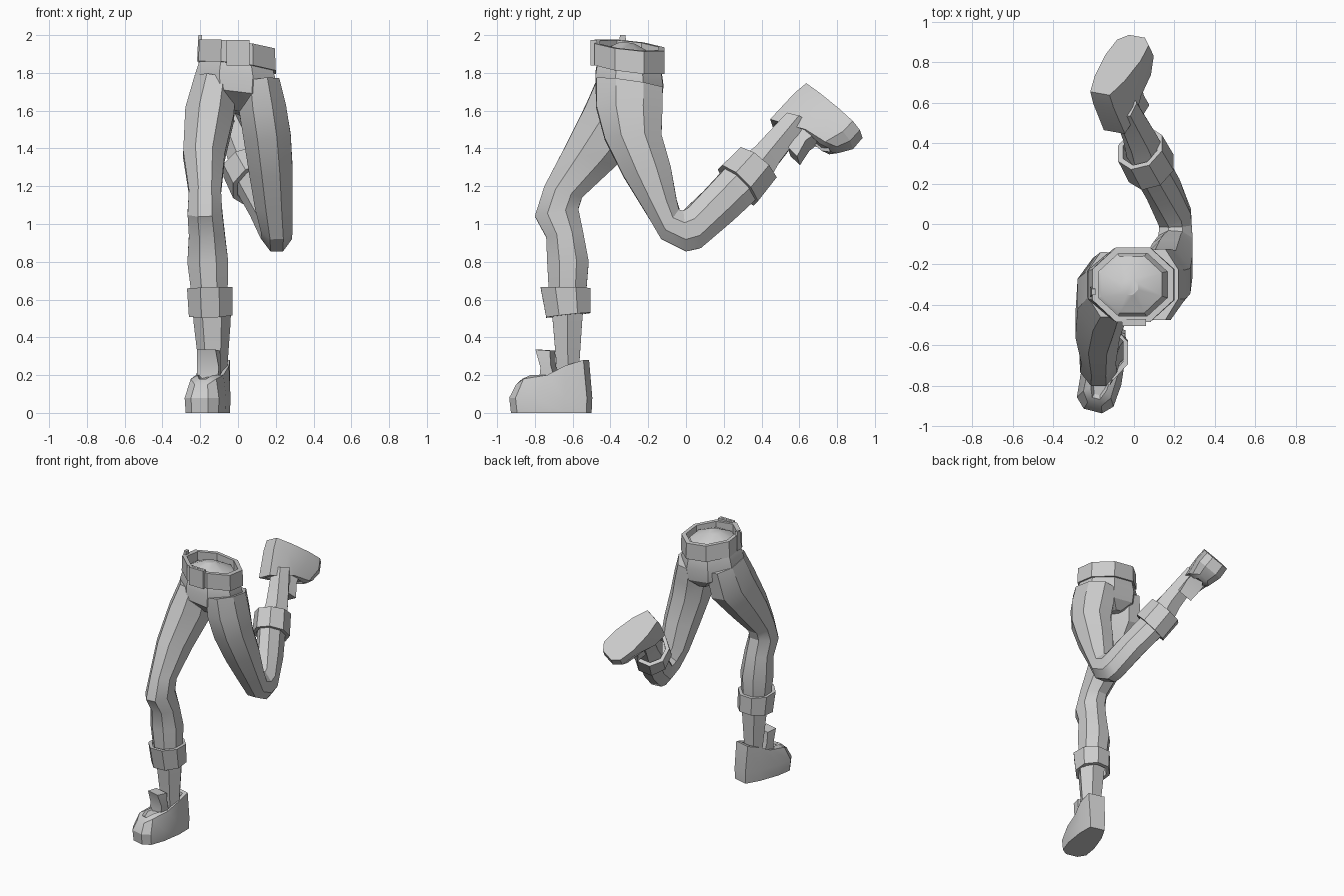
import bpy, bmesh, math
from mathutils import Vector, Matrix

if "Cube" in bpy.data.objects:
    bpy.data.objects.remove(bpy.data.objects["Cube"])

grey = bpy.data.materials.new("plain grey")
grey.diffuse_color = (0.6, 0.6, 0.6, 1)
grey.use_nodes = True
grey.node_tree.nodes["Principled BSDF"].inputs["Base Color"].default_value = grey.diffuse_color


def finish(name, rings, matrix=None, close=False):
    """Skin a list of equal-length point rings into one object."""
    bm = bmesh.new()
    vs = [[bm.verts.new(p) for p in r] for r in rings]
    n = len(vs[0])
    pairs = list(zip(vs, vs[1:])) + ([(vs[-1], vs[0])] if close else [])
    for a, b in pairs:
        for i in range(n):
            bm.faces.new((a[i], a[(i + 1) % n], b[(i + 1) % n], b[i]))
    if not close:
        bm.faces.new(vs[0])
        bm.faces.new(vs[-1])
    bmesh.ops.recalc_face_normals(bm, faces=bm.faces)
    me = bpy.data.meshes.new(name)
    bm.to_mesh(me)
    bm.free()
    if matrix:
        me.transform(matrix)
    me.shade_smooth()
    me.set_sharp_from_angle(angle=math.radians(28))
    me.materials.append(grey)
    ob = bpy.data.objects.new(name, me)
    bpy.context.collection.objects.link(ob)
    return ob


def limb(name, spec, n=8, tilt=0.0):
    """spec rows: front y, front z, back y, back z, centre x, half width."""
    mids = [Vector((r[4], (r[0] + r[2]) / 2, (r[1] + r[3]) / 2)) for r in spec]
    rings = []
    k = 1 / math.cos(math.pi / n)
    for i, r in enumerate(spec):
        a = Vector((0, r[0] - r[2], r[1] - r[3])) / 2
        t = mids[min(i + 1, len(mids) - 1)] - mids[max(i - 1, 0)]
        w = t.cross(a).normalized() * r[5]
        ring = []
        for j in range(n):
            q = 2 * math.pi * (j + 0.5) / n
            p = mids[i] + (a * math.cos(q) + w * math.sin(q)) * k
            p.z += tilt * p.x
            ring.append(p)
        rings.append(ring)
    return finish(name, rings)


def collar(name, lo, hi, thick, tilt=0.0, n=8):
    """Hollow band between two oval rings of limb rows."""
    rings = []
    k = 1 / math.cos(math.pi / n)
    c0, c1 = [Vector((r[4], (r[0] + r[2]) / 2, (r[1] + r[3]) / 2)) for r in (lo, hi)]
    for r, c, s in ((lo, c0, thick), (lo, c0, 0), (hi, c1, 0), (hi, c1, thick)):
        a = Vector((0, r[0] - r[2], r[1] - r[3])) / 2
        w = (c1 - c0).cross(a).normalized() * (r[5] - s)
        a = a * (1 - s / a.length)
        ring = []
        for j in range(n):
            q = 2 * math.pi * (j + 0.5) / n
            p = c + (a * math.cos(q) + w * math.sin(q)) * k
            p.z += tilt * p.x
            ring.append(p)
        rings.append(ring)
    return finish(name, rings, close=True)


# pelvis with a low domed top, belt and buckle
limb("pelvis", [(-.38, 1.60, -.18, 1.58, -.01, .05), (-.48, 1.70, -.13, 1.64, -.01, .2),
                (-.48, 1.79, -.12, 1.73, -.01, .215), (-.465, 1.88, -.135, 1.84, -.01, .185),
                (-.44, 1.92, -.16, 1.89, -.01, .15), (-.35, 1.96, -.27, 1.95, -.02, .04)], tilt=-.12)
collar("belt", (-.485, 1.85, -.115, 1.805, -.005, .205),
       (-.485, 1.965, -.115, 1.925, -.005, .2), .03, tilt=-.12)
collar("buckle", (-.505, 1.84, -.47, 1.84, 0, .06), (-.505, 1.975, -.47, 1.975, 0, .06), .016, n=4)
limb("buckle_plate", [(-.497, 1.845, -.47, 1.845, 0, .055), (-.497, 1.97, -.47, 1.97, 0, .055)], n=4)
limb("belt_loop", [(-.36, 1.86, -.31, 1.86, -.205, .012), (-.35, 2.0, -.32, 2.0, -.2, .01)], n=4)

# front standing leg
limb("front_trouser_leg", [
    (-.46, 1.79, -.14, 1.73, -.12, .11), (-.53, 1.63, -.17, 1.53, -.15, .13),
    (-.64, 1.41, -.37, 1.31, -.18, .11), (-.75, 1.20, -.55, 1.14, -.175, .085),
    (-.80, 1.04, -.57, 1.08, -.175, .092), (-.74, .93, -.545, .96, -.165, .095),
    (-.735, .80, -.515, .80, -.16, .108), (-.725, .62, -.53, .62, -.15, .095)])
collar("front_cuff", (-.74, .505, -.505, .53, -.145, .115), (-.77, .665, -.505, .66, -.15, .12), .025)
limb("front_ankle", [(-.72, .6, -.54, .6, -.14, .09), (-.705, .48, -.55, .48, -.137, .085),
                     (-.68, .18, -.57, .18, -.13, .06)], n=6)

# rear lifted leg, bent at the knee
limb("rear_trouser_leg", [
    (-.475, 1.77, -.125, 1.72, .11, .11), (-.475, 1.62, -.125, 1.6, .13, .125),
    (-.43, 1.45, -.13, 1.47, .155, .125), (-.33, 1.25, -.08, 1.3, .175, .115),
    (-.22, 1.07, -.05, 1.13, .19, .1), (-.13, .92, -.035, 1.075, .205, .085),
    (0, .855, -.015, 1.07, .205, .08), (.07, .87, .005, 1.085, .2, .085),
    (.24, 1.01, .10, 1.18, .145, .085), (.38, 1.14, .23, 1.32, .07, .085)])
collar("rear_cuff", (.37, 1.11, .18, 1.30, .085, .118), (.47, 1.235, .28, 1.395, .03, .115), .025)
limb("rear_ankle", [(.42, 1.2, .27, 1.33, .06, .085), (.49, 1.32, .36, 1.40, .03, .075),
                    (.65, 1.53, .53, 1.58, -.05, .058)], n=6)


# boots: half outlines (forward, side, up) mirrored into closed rings
def mirrored(half):
    return half + [(f, -s, u) for f, s, u in reversed(half)]


SOLE = [(-.11, .055), (0, .085), (.15, .1), (.26, .09), (.305, .045)]
BOOT = [mirrored([(f, s, 0) for f, s in SOLE]),
        mirrored([(f * 1.03, s * 1.04, .08) for f, s in SOLE]),
        mirrored([(-.095, .06, .28), (.0, .08, .25), (.1, .075, .2), (.23, .07, .18), (.28, .035, .15)]),
        mirrored([(-.07, .035, .275), (.01, .055, .235), (.08, .05, .2), (.2, .04, .2), (.25, .02, .18)]),
        mirrored([(-.055, .03, .2), (0, .045, .2), (.08, .045, .19), (.19, .03, .19), (.23, .015, .17)])]
TONGUE = [mirrored([(.06, .05, .16), (.15, .055, .16)]),
          mirrored([(.085, .055, .25), (.14, .06, .24)]),
          mirrored([(.09, .055, .33), (.17, .05, .335)])]


def boot(name, base, forward, up):
    f = Vector(forward).normalized()
    u = Vector(up)
    u = (u - f * u.dot(f)).normalized()
    m = Matrix((f, u.cross(f), u)).transposed().to_4x4()
    m.translation = base
    finish(name + "_boot", BOOT, m)
    finish(name + "_boot_tongue", TONGUE, m)


boot("front", (-.125, -.62, 0), (-.25, -.97, 0), (0, 0, 1))
boot("rear", (-.12, .72, 1.655), (.44, .68, -.585), (.25, -.68, -.68))
